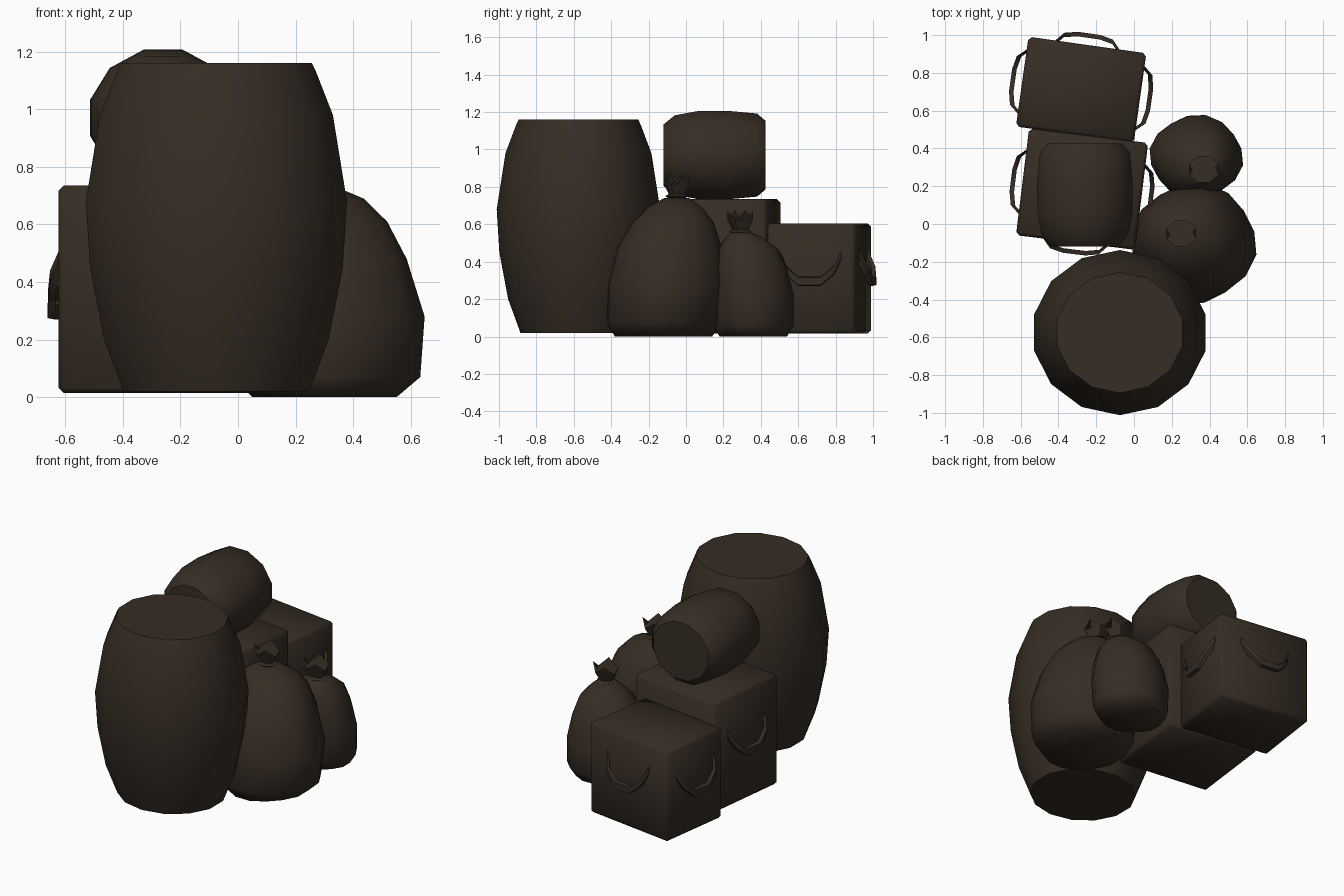
import bpy
import bmesh
from math import sin, cos, pi, radians
from mathutils import Vector, Matrix

old = bpy.data.objects.get("Cube")
if old:
    bpy.data.objects.remove(old, do_unlink=True)

# One dark brown for everything
brown = bpy.data.materials.new("dark brown")
brown.use_nodes = True
COLOUR = (0.036, 0.026, 0.017, 1)
brown.diffuse_color = COLOUR
shader = brown.node_tree.nodes["Principled BSDF"]
shader.inputs["Base Color"].default_value = COLOUR
shader.inputs["Roughness"].default_value = 0.9


def finish(bm, name, angle=40):
    bmesh.ops.recalc_face_normals(bm, faces=bm.faces)
    mesh = bpy.data.meshes.new(name)
    bm.to_mesh(mesh)
    bm.free()
    obj = bpy.data.objects.new(name, mesh)
    bpy.context.collection.objects.link(obj)
    mesh.materials.append(brown)
    bpy.ops.object.select_all(action='DESELECT')
    obj.select_set(True)
    bpy.context.view_layer.objects.active = obj
    bpy.ops.object.shade_smooth_by_angle(angle=radians(angle))
    return obj


def loft(rings, sides, ripple=0.0, jag=0.0):
    """Stack of elliptical rings (z, centre x, centre y, radius x, radius y)."""
    bm = bmesh.new()
    loops = []
    for level, (z, cx, cy, rx, ry) in enumerate(rings):
        loop = []
        for i in range(sides):
            a = 2 * pi * (i + 0.5) / sides
            k = 1 + ripple * cos(a * 4 + level * 0.5)
            lift = jag * (-1) ** i if level == len(rings) - 1 else 0
            loop.append(bm.verts.new((cx + rx * k * cos(a), cy + ry * k * sin(a), z + lift)))
        loops.append(loop)
    for low, high in zip(loops, loops[1:]):
        for i in range(sides):
            j = (i + 1) % sides
            bm.faces.new((low[i], low[j], high[j], high[i]))
    bm.faces.new(loops[0])
    bm.faces.new(loops[-1])
    return bm


# Standing barrel
X, Y = -0.075, -0.575
barrel = [(0.02, 0.33), (0.2, 0.4), (0.45, 0.45), (0.68, 0.465), (0.98, 0.415), (1.13, 0.355), (1.16, 0.34)]
finish(loft([(z, X, Y, r, r * 0.94) for z, r in barrel], 14), "standing_barrel")

# Keg lying on the near crate, its axis along y
keg = [(-0.12, 0.17), (-0.06, 0.22), (0.06, 0.243), (0.22, 0.245), (0.38, 0.23), (0.425, 0.19)]
bm = loft([(-y, -0.26, 0.97, r * 1.07, r) for y, r in reversed(keg)], 12)
bmesh.ops.rotate(bm, verts=bm.verts, matrix=Matrix.Rotation(pi / 2, 3, 'X'))
bmesh.ops.transform(bm, verts=bm.verts, matrix=Matrix.Translation((0, 0, 0)))
bmesh.ops.translate(bm, verts=bm.verts, vec=(0, 0, 0.97 - sum(v.co.z for v in bm.verts) / len(bm.verts)))
finish(bm, "lying_keg")


def rope_handle(name, place, angle, reach, height, turn):
    """Sagging strap fixed to the crate side that faces the given angle."""
    out = Vector((cos(angle), sin(angle), 0))
    along = Vector((-sin(angle), cos(angle), 0))
    bm = bmesh.new()
    rows = []
    sag = [(-0.17, -0.01, 0.15), (-0.13, 0.035, 0.06), (-0.06, 0.05, 0),
           (0.06, 0.05, 0), (0.13, 0.035, 0.06), (0.17, -0.01, 0.15)]
    for side, push, up in sag:
        row = []
        for du, dz in ((-0.012, -0.025), (0.012, -0.02), (0.012, 0.02), (-0.012, 0.025)):
            p = along * side + out * (reach + push + du) + Vector((0, 0, height + up + dz))
            row.append(bm.verts.new(place @ (turn @ p)))
        rows.append(row)
    for a, b in zip(rows, rows[1:]):
        for i in range(4):
            j = (i + 1) % 4
            bm.faces.new((a[i], a[j], b[j], b[i]))
    bm.faces.new(rows[0])
    bm.faces.new(rows[-1])
    finish(bm, name)


def crate(name, centre, size, degrees, handles):
    turn = Matrix.Rotation(radians(degrees), 3, 'Z')
    place = Matrix.Translation((centre[0], centre[1], 0))
    bm = bmesh.new()
    bmesh.ops.create_cube(bm, size=1)
    bmesh.ops.scale(bm, verts=bm.verts, vec=size)
    bmesh.ops.translate(bm, verts=bm.verts, vec=(0, 0, 0.015 + size[2] / 2))
    bmesh.ops.bevel(bm, geom=bm.edges[:], offset=0.018, segments=1, affect='EDGES')
    bmesh.ops.rotate(bm, verts=bm.verts, matrix=turn)
    bmesh.ops.transform(bm, verts=bm.verts, matrix=place)
    finish(bm, name, 50)
    for label, angle, half in (("left", 0, size[0] / 2), ("back", pi / 2, size[1] / 2),
                               ("right", pi, size[0] / 2), ("front", -pi / 2, size[1] / 2)):
        if label in handles:
            rope_handle(f"{name}_{label}_handle", place, angle, half, size[2] * 0.5, turn)


crate("back_crate", (-0.28, 0.71), (0.63, 0.48, 0.59), -8, ("left", "back", "right"))
crate("middle_crate", (-0.275, 0.185), (0.635, 0.57, 0.72), -7, ("left", "right", "front"))


def sack(name, rings, neck):
    """Bulging bag with a tied neck and a ragged flared mouth."""
    finish(loft(rings, 16, ripple=0.03), name, 60)
    x, y, z = neck
    mouth = [(z - 0.06, x, y, 0.08, 0.08), (z, x, y, 0.04, 0.04), (z + 0.09, x, y, 0.085, 0.075)]
    finish(loft(mouth, 8, jag=0.025), name + "_mouth", 30)
    tie = [(z - 0.015, x, y, 0.04, 0.04), (z, x, y, 0.06, 0.06), (z + 0.015, x, y, 0.04, 0.04)]
    finish(loft(tie, 10), name + "_tie")


sack("tall_sack", [
    (0.0, 0.3, -0.12, 0.25, 0.26), (0.07, 0.31, -0.12, 0.32, 0.3), (0.28, 0.315, -0.1, 0.33, 0.315),
    (0.48, 0.3, -0.09, 0.285, 0.28), (0.61, 0.285, -0.07, 0.235, 0.22),
    (0.69, 0.27, -0.06, 0.17, 0.15), (0.74, 0.25, -0.05, 0.07, 0.07)], (0.25, -0.05, 0.75))
sack("short_sack", [
    (0.0, 0.33, 0.36, 0.2, 0.18), (0.06, 0.33, 0.36, 0.24, 0.215), (0.22, 0.33, 0.355, 0.245, 0.22),
    (0.36, 0.33, 0.34, 0.22, 0.2), (0.47, 0.34, 0.33, 0.17, 0.16),
    (0.53, 0.36, 0.31, 0.1, 0.1), (0.56, 0.37, 0.29, 0.05, 0.05)], (0.37, 0.29, 0.56))
